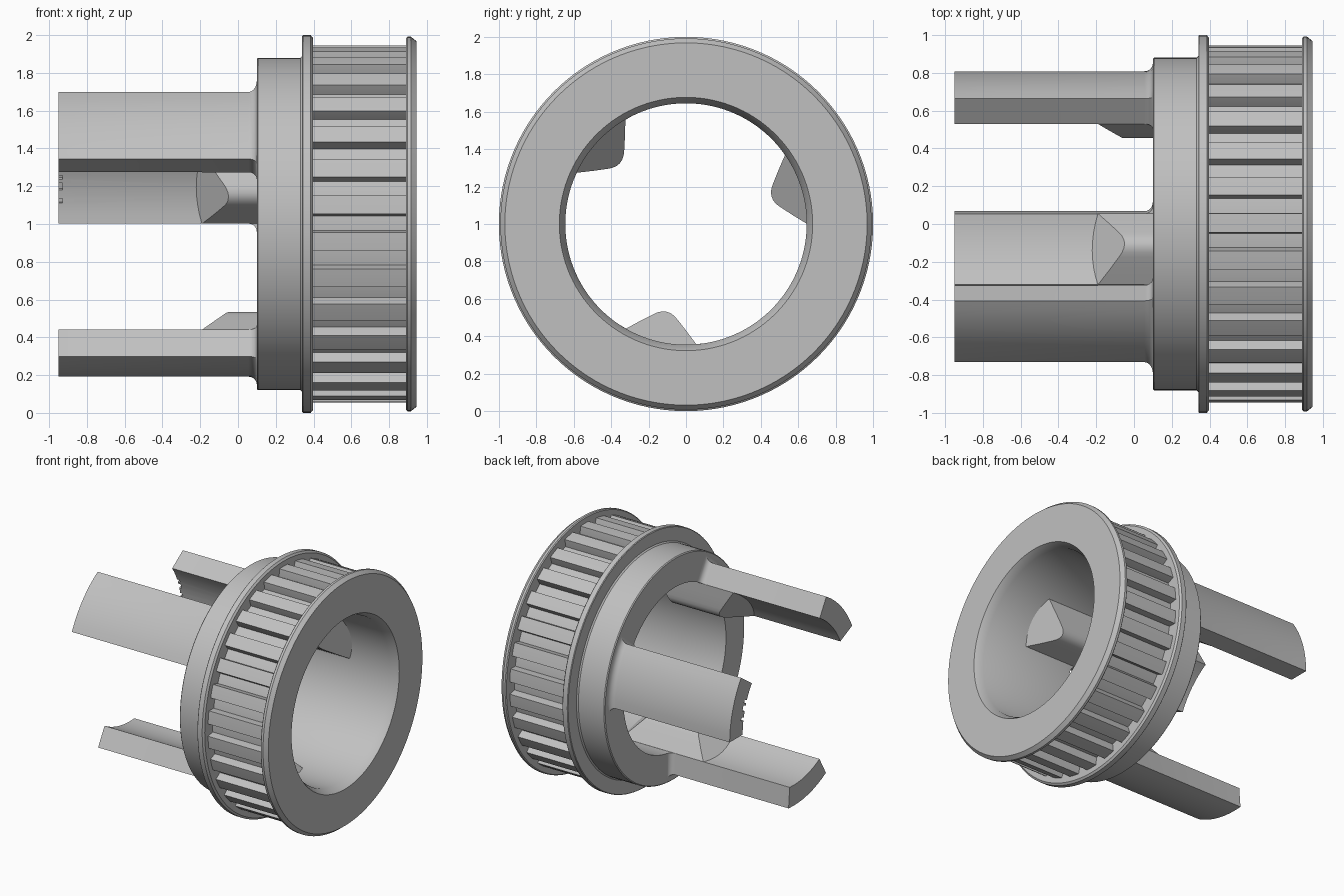
import bpy, bmesh, math
from mathutils import Vector

if "Cube" in bpy.data.objects:
    bpy.data.objects.remove(bpy.data.objects["Cube"], do_unlink=True)

grey = bpy.data.materials.new("plain grey")
grey.use_nodes = True
grey.diffuse_color = (0.53, 0.53, 0.53, 1)
grey.node_tree.nodes["Principled BSDF"].inputs["Base Color"].default_value = grey.diffuse_color

BORE, ROOT, TIP = 0.645, 0.885, 0.945
PRONG_OUT, HALF = 0.808, math.radians(17.3)
PRONG_ANGLES = [math.radians(17.5 + 120 * k) for k in range(3)]


def polar(x, r, a):
    """Point around the pulley axis, which runs along x at height 1."""
    return Vector((x, r * math.cos(a), 1 + r * math.sin(a)))


def finish(name, bm, smooth=30):
    bmesh.ops.recalc_face_normals(bm, faces=bm.faces)
    mesh = bpy.data.meshes.new(name)
    bm.to_mesh(mesh)
    bm.free()
    mesh.materials.append(grey)
    ob = bpy.data.objects.new(name, mesh)
    bpy.context.collection.objects.link(ob)
    bpy.ops.object.select_all(action="DESELECT")
    ob.select_set(True)
    bpy.context.view_layer.objects.active = ob
    if smooth:
        bpy.ops.object.shade_smooth_by_angle(angle=math.radians(smooth))
    return ob


def loft(bm, rings, closed=False):
    """Skin a list of point rings, capping the ends unless closed."""
    loops = [[bm.verts.new(p) for p in ring] for ring in rings]
    n = len(loops[0])
    pairs = list(zip(loops, loops[1:]))
    if closed:
        pairs.append((loops[-1], loops[0]))
    else:
        bm.faces.new(loops[0])
        bm.faces.new(loops[-1])
    for a, b in pairs:
        for i in range(n):
            j = (i + 1) % n
            bm.faces.new((a[i], a[j], b[j], b[i]))


def lathe(name, profile, steps=120):
    bm = bmesh.new()
    loft(bm, [[polar(x, r, math.tau * i / steps) for x, r in profile]
              for i in range(steps)], closed=True)
    return finish(name, bm)


# Hub, both flanges and the toothed ring's core, turned as one piece
lathe("pulley_body", [
    (0.10, BORE), (0.10, 0.873), (0.107, 0.88), (0.33, 0.88), (0.34, 0.89),
    (0.34, 0.995), (0.345, 1.0), (0.385, 1.0), (0.397, 0.985), (0.397, ROOT),
    (0.89, ROOT), (0.89, 0.985), (0.897, 0.992), (0.915, 0.992),
    (0.945, 0.968), (0.945, 0.677), (0.885, BORE)])

# Belt teeth
bm = bmesh.new()
TEETH = 30
for k in range(TEETH):
    a = math.pi - 0.11 + math.tau * k / TEETH
    section = [(ROOT - 0.02, -0.062), (ROOT, -0.062), (TIP, -0.053), (TIP, 0),
               (TIP, 0.053), (ROOT, 0.062), (ROOT - 0.02, 0.062)]
    loft(bm, [[polar(x, r, a + d) for r, d in section] for x in (0.39, 0.895)])
finish("belt_teeth", bm)


def prong_ring(x, centre, flare):
    """Arc-shaped cross-section; flare widens the outer face and sides."""
    n = 8
    half_out = HALF + flare / PRONG_OUT
    half_in = HALF + flare / BORE
    steps = [2 * i / n - 1 for i in range(n + 1)]
    outer = [polar(x, PRONG_OUT + flare, centre + half_out * s) for s in steps]
    inner = [polar(x, BORE, centre - half_in * s) for s in steps]
    return outer + inner


# Three prongs, with a fillet where they meet the hub
FILLET = 0.045
prongs = []
for k, centre in enumerate(PRONG_ANGLES):
    stations = [(-0.95, 0)]
    for i in range(6):
        t = math.pi / 2 * i / 5
        stations.append((0.10 - FILLET + FILLET * math.sin(t), FILLET * (1 - math.cos(t))))
    stations.append((0.13, FILLET))
    bm = bmesh.new()
    loft(bm, [prong_ring(x, centre, f) for x, f in stations])
    prongs.append(finish("prong_%d" % (k + 1), bm))

# Small nicks in the tip of the first prong
bm = bmesh.new()
for deg, width in ((11, 0.012), (18, 0.02), (22.5, 0.012)):
    a, w = math.radians(deg), width / BORE
    corners = [(0.62, -w), (0.675, -w), (0.675, w), (0.62, w)]
    loft(bm, [[polar(x, r, a + d) for r, d in corners] for x in (-0.97, -0.93)])
cutter = finish("nick_cutter", bm, 0)
cutter.hide_render = True
bpy.context.view_layer.objects.active = prongs[0]
mod = prongs[0].modifiers.new("nicks", "BOOLEAN")
mod.operation = "DIFFERENCE"
mod.solver = "EXACT"
mod.object = cutter
bpy.ops.object.modifier_apply(modifier=mod.name)
bpy.data.objects.remove(cutter, do_unlink=True)

# Inner keys: rounded ridges, sliced to a ramp at both ends
half_key = [(0.205, 0.68), (0.192, 0.615), (0.125, 0.557), (0.068, 0.51),
            (0.045, 0.493), (0.022, 0.483)]
key = half_key + [(0, 0.48)] + [(-t, r) for t, r in reversed(half_key)]
for k, centre in enumerate(PRONG_ANGLES):
    radial = Vector((0, math.cos(centre), math.sin(centre)))
    side = Vector((0, -math.sin(centre), math.cos(centre)))
    axis = Vector((0, 0, 1))

    def place(x, t, r):
        return axis + Vector((x, 0, 0)) + radial * r + side * t

    bm = bmesh.new()
    loft(bm, [[place(x, t, r) for t, r in key] for x in (-0.4, 0.7)])
    for (x0, r0), (x1, r1) in (((-0.19, 0.615), (-0.05, 0.48)),
                               ((0.53, 0.615), (0.38, 0.48))):
        run = Vector((x1 - x0, 0, 0)) + radial * (r1 - r0)
        normal = run.cross(side)
        if normal.dot(radial) > 0:
            normal.negate()
        cut = bmesh.ops.bisect_plane(
            bm, geom=bm.verts[:] + bm.edges[:] + bm.faces[:],
            plane_co=place(x0, 0, r0), plane_no=normal, clear_outer=True)
        rim = [e for e in cut["geom_cut"] if isinstance(e, bmesh.types.BMEdge)]
        bmesh.ops.holes_fill(bm, edges=rim, sides=0)
    finish("inner_key_%d" % (k + 1), bm)
